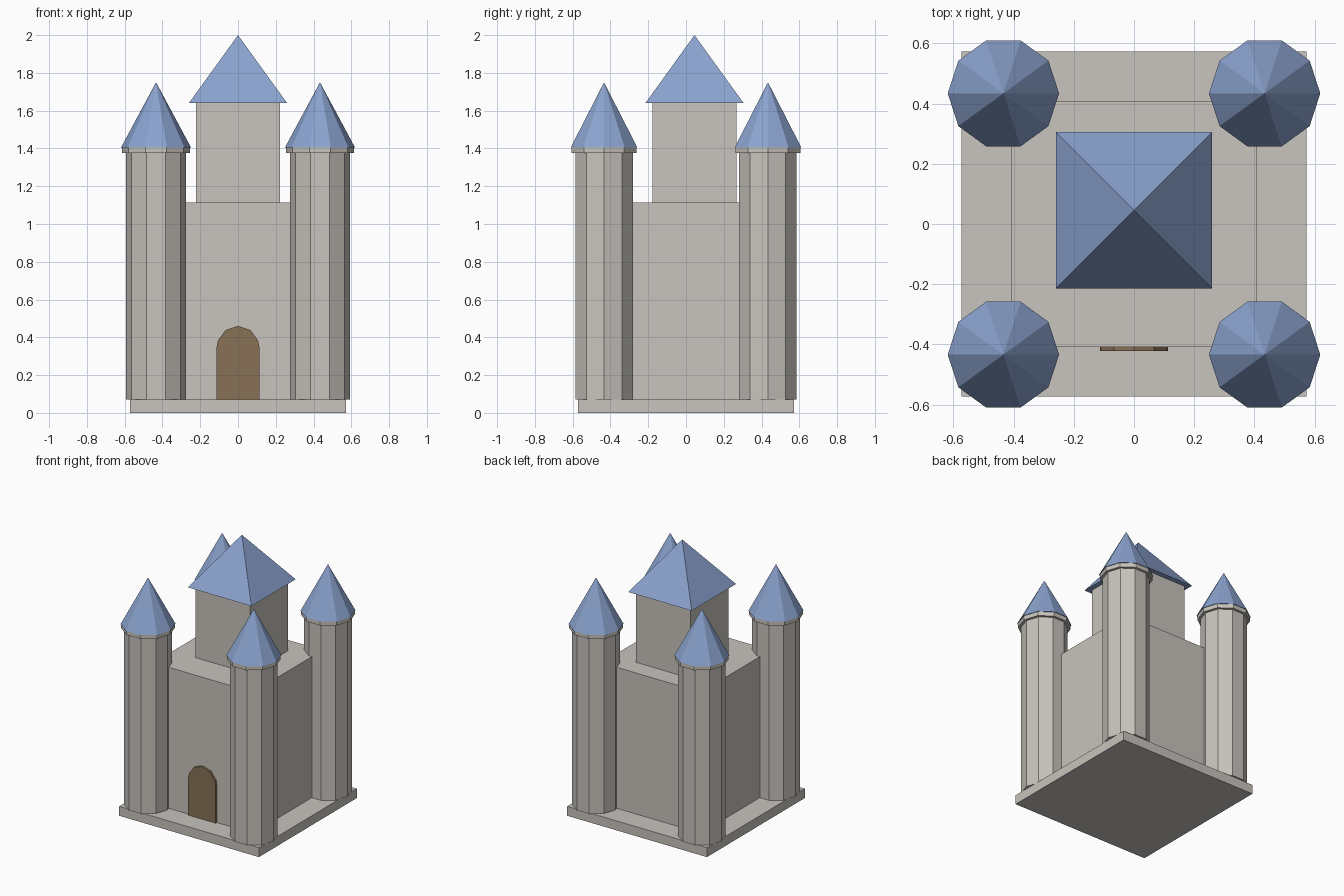
import bpy, math

if "Cube" in bpy.data.objects:
    bpy.data.objects.remove(bpy.data.objects["Cube"])


def material(name, rgb):
    m = bpy.data.materials.new(name)
    lin = [(c / 255 / 12.92) if c < 11 else ((c / 255 + 0.055) / 1.055) ** 2.4 for c in rgb]
    m.diffuse_color = (*lin, 1)
    m.use_nodes = True
    m.node_tree.nodes["Principled BSDF"].inputs["Base Color"].default_value = m.diffuse_color
    return m


stone = material("stone", (200, 196, 189))
blue = material("blue_roof", (139, 163, 207))
wood = material("brown_wood", (136, 113, 87))


def add(name, verts, faces, mat):
    me = bpy.data.meshes.new(name)
    me.from_pydata(verts, [], faces)
    me.materials.append(mat)
    ob = bpy.data.objects.new(name, me)
    bpy.context.collection.objects.link(ob)
    return ob


def ring(n, r, cx=0, cy=0, start=0):
    return [(cx + r * math.cos(start + 2 * math.pi * i / n),
             cy + r * math.sin(start + 2 * math.pi * i / n)) for i in range(n)]


def prism(name, pts, z0, z1, mat):
    n = len(pts)
    verts = [(x, y, z) for z in (z0, z1) for x, y in pts]
    faces = [tuple(reversed(range(n))), tuple(range(n, 2 * n))]
    faces += [(i, (i + 1) % n, n + (i + 1) % n, n + i) for i in range(n)]
    return add(name, verts, faces, mat)


def spire(name, pts, z0, z1, mat):
    n = len(pts)
    cx, cy = sum(p[0] for p in pts) / n, sum(p[1] for p in pts) / n
    verts = [(x, y, z0) for x, y in pts] + [(cx, cy, z1)]
    faces = [tuple(reversed(range(n)))] + [(i, (i + 1) % n, n) for i in range(n)]
    return add(name, verts, faces, mat)


def square(h, cy=0):
    return [(-h, cy - h), (h, cy - h), (h, cy + h), (-h, cy + h)]


# Base slab, main keep, upper keep and its pyramid roof
prism("base", square(0.573), 0, 0.07, stone)
prism("keep", square(0.408), 0.07, 1.115, stone)
prism("upper_keep", square(0.223, 0.045), 1.115, 1.64, stone)
spire("keep_roof", square(0.26, 0.045), 1.64, 2.0, blue)

# Four ten-sided corner towers with collar and spire
for sx, side in ((-1, "left"), (1, "right")):
    for sy, end in ((-1, "front"), (1, "back")):
        c = (0.434 * sx, 0.434 * sy)
        tag = f"{end}_{side}"
        prism("tower_" + tag, ring(10, 0.16, *c), 0.07, 1.378, stone)
        prism("tower_collar_" + tag, ring(10, 0.18, *c), 1.375, 1.406, stone)
        spire("tower_roof_" + tag, ring(10, 0.185, *c), 1.406, 1.75, blue)

# Arched door: outline drawn in x,z and given depth along y
arch = [(0.112 * math.cos(math.radians(a)), 0.348 + 0.112 * math.sin(math.radians(a)))
        for a in (18, 54, 90, 126, 162)]
outline = [(-0.113, 0.07), (0.113, 0.07), (0.113, 0.35)] + arch + [(-0.113, 0.35)]
door = prism("door", outline, 0, 0.022, wood)
door.rotation_euler = (math.pi / 2, 0, 0)
door.location = (0, -0.4, 0)
